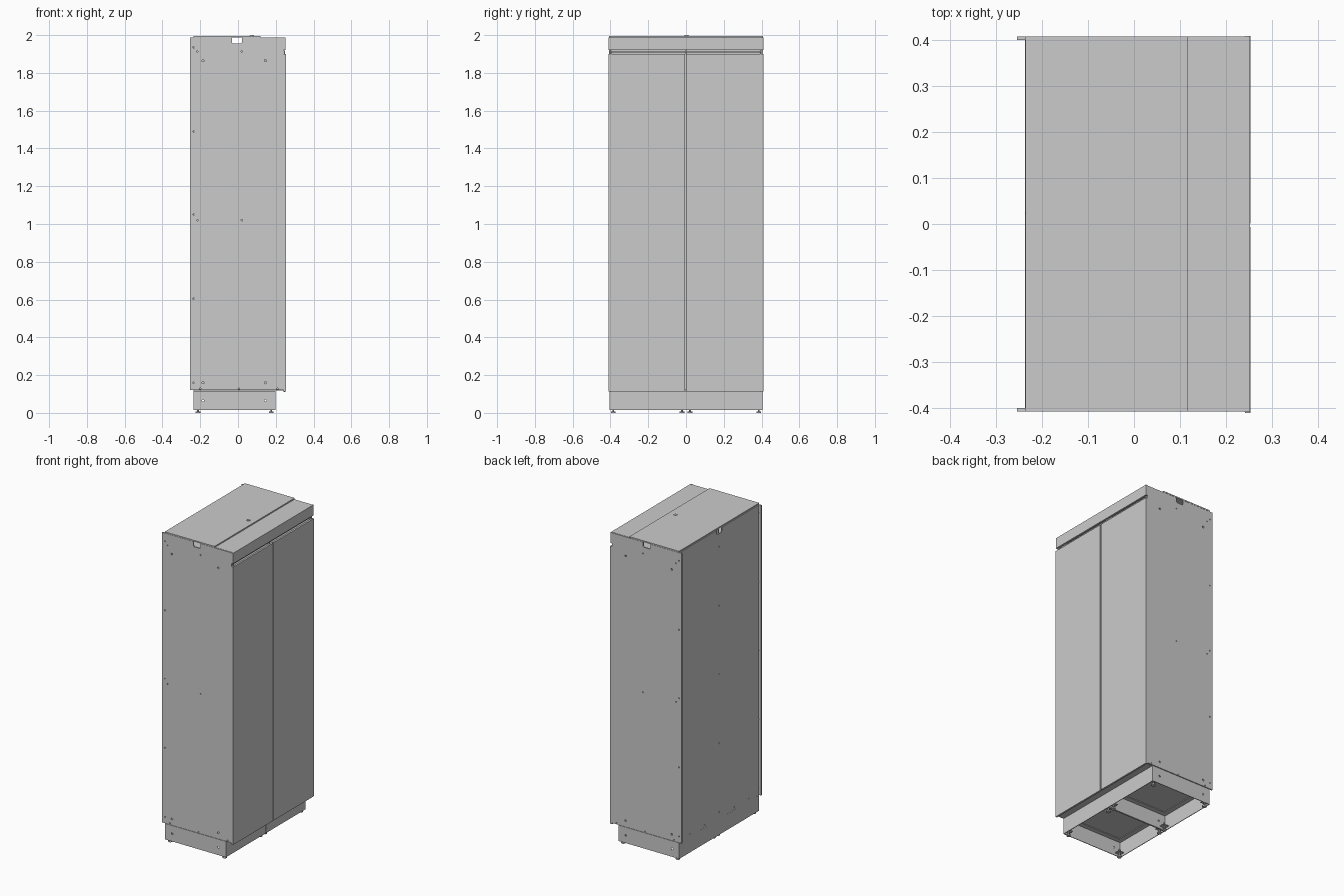
import bpy, bmesh, math
from mathutils import Matrix, Vector

if "Cube" in bpy.data.objects:
    bpy.data.objects.remove(bpy.data.objects["Cube"])


def finish(name, bm):
    bmesh.ops.recalc_face_normals(bm, faces=bm.faces)
    me = bpy.data.meshes.new(name)
    bm.to_mesh(me)
    bm.free()
    ob = bpy.data.objects.new(name, me)
    bpy.context.collection.objects.link(ob)
    return ob


def add_box(bm, x, y, z):
    m = Matrix.Translation([(a[0] + a[1]) / 2 for a in (x, y, z)])
    m = m @ Matrix.Diagonal([a[1] - a[0] for a in (x, y, z)] + [1])
    bmesh.ops.create_cube(bm, size=1, matrix=m)


def add_cyl(bm, c, r, h, axis='Z', seg=16):
    rot = {'Z': Matrix(), 'X': Matrix.Rotation(math.pi / 2, 4, 'Y'),
           'Y': Matrix.Rotation(math.pi / 2, 4, 'X')}[axis]
    bmesh.ops.create_cone(bm, cap_ends=True, segments=seg, radius1=r, radius2=r,
                          depth=h, matrix=Matrix.Translation(c) @ rot)


def boxes(name, *items):
    bm = bmesh.new()
    for it in items:
        add_box(bm, *it)
    return finish(name, bm)


def sheet(name, outline, origin, u, depth):
    """Upright sheet: (u, z) outline extruded along the depth vector."""
    bm = bmesh.new()
    f = bm.faces.new([bm.verts.new(Vector(origin) + Vector(u) * a + Vector((0, 0, b)))
                      for a, b in outline])
    ext = bmesh.ops.extrude_face_region(bm, geom=[f], use_keep_orig=True)
    vs = [v for v in ext['geom'] if isinstance(v, bmesh.types.BMVert)]
    bmesh.ops.translate(bm, verts=vs, vec=depth)
    return finish(name, bm)


def notched(a0, a1, z0, z1, n0, n1, nz, c=0.006):
    """Rectangle with a cable notch in the top edge."""
    return [(a0, z0), (a1, z0), (a1, z1), (n1, z1), (n1, nz + c), (n1 - c, nz),
            (n0 + c, nz), (n0, nz + c), (n0, z1), (a0, z1)]


def drill(ob, holes, axis, depth=0.02):
    bm = bmesh.new()
    for c, r in holes:
        add_cyl(bm, c, r, depth, axis, 12)
    cut = finish("hole_cutter", bm)
    cut.hide_render = True
    mod = ob.modifiers.new("holes", 'BOOLEAN')
    mod.operation, mod.solver, mod.object = 'DIFFERENCE', 'EXACT', cut
    bpy.context.view_layer.objects.active = ob
    bpy.ops.object.modifier_apply(modifier=mod.name)
    bpy.data.objects.remove(cut)


# side panels with cable notch and screw holes
side_holes = [(-0.235, z, 0.004) for z in (1.935, 1.49, 1.05, 0.605, 0.16)]
side_holes += [(x, z, 0.004) for z in (1.913, 1.02) for x in (-0.215, 0.02)]
side_holes += [(x, z, 0.006) for z in (1.865, 0.16) for x in (-0.185, 0.145)]
side_holes += [(x, 0.128, 0.004) for x in (-0.2, 0.005, 0.21)]
outline = notched(-0.255, 0.24, 0.12, 1.987, -0.032, 0.02, 1.955)
for s, tag in ((-1, "front"), (1, "rear")):
    p = sheet("side_panel_" + tag, outline, (0, s * 0.408, 0), (1, 0, 0), (0, -s * 0.008, 0))
    drill(p, [((x, s * 0.404, z), r) for x, z, r in side_holes], 'Y')

# centre divider, notched in line with the sides
sheet("centre_divider", notched(-0.23, 0.225, 0.125, 1.98, -0.034, 0.022, 1.953),
      (0, -0.006, 0), (1, 0, 0), (0, 0.01, 0))

# back panel
back = sheet("back_panel", notched(-0.4, 0.4, 0.12, 1.985, -0.026, 0.026, 1.955),
             (-0.237, 0, 0), (0, 1, 0), (0.005, 0, 0))
back_holes = [((-0.235, 0, z), 0.004) for z in (1.87, 1.49, 1.05, 0.605, 0.16)]
back_holes += [((-0.235, y, 0.135), 0.004) for y in (-0.3, -0.15, 0.15, 0.3)]
drill(back, back_holes, 'X')

# floor and fixed shelves
boxes("floor_panel", ((-0.237, 0.24), (-0.4, 0.4), (0.118, 0.126)))
boxes("middle_shelf", ((-0.232, 0.22), (-0.4, 0.4), (1.014, 1.026)))
boxes("upper_shelf", ((-0.232, 0.24), (-0.4, 0.4), (1.907, 1.917)))

# lid and front strip of the top
boxes("top_lid", ((-0.236, 0.118), (-0.408, 0.408), (1.988, 1.996)))
boxes("top_front_strip", ((0.118, 0.242), (-0.401, 0.401), (1.98, 1.988)))

# fascia above the doors
boxes("fascia", ((0.24, 0.252), (-0.409, 0.409), (1.92, 1.988)))

# lid lock: collar, slotted core
bm = bmesh.new()
add_cyl(bm, (0.073, 0.003, 1.997), 0.0125, 0.004, seg=32)
add_cyl(bm, (0.073, 0.003, 1.998), 0.008, 0.004, seg=32)
lock = finish("lid_lock", bm)
for f in lock.data.polygons:
    f.use_smooth = len(f.vertices) == 4
lock.data.set_sharp_from_angle(angle=math.radians(40))
boxes("lock_slot", ((0.0725, 0.0735), (-0.001, 0.007), (1.999, 2.0)))

# doors: skin with folded-in returns and hinge pins
for y0, y1, hinge, tag in ((-0.411, -0.006, -0.398, "left"), (0.001, 0.409, 0.396, "right")):
    t = 0.004
    boxes("door_" + tag,
          ((0.249, 0.2535), (y0, y1), (0.112, 1.9)),
          ((0.2415, 0.249), (y0, y0 + t), (0.112, 1.9)),
          ((0.2415, 0.249), (y1 - t, y1), (0.112, 1.9)),
          ((0.2415, 0.249), (y0 + t, y1 - t), (0.112, 0.112 + t)),
          ((0.2415, 0.249), (y0 + t, y1 - t), (1.9 - t, 1.9)))
    bm = bmesh.new()
    for z in (0.12, 1.908):
        add_cyl(bm, (0.245, hinge, z), 0.004, 0.02)
    finish("hinge_pins_" + tag, bm)

# two plinths: walls, inward top flange, foot brackets
PX0, PX1, PZ0, PZ1, W, F = -0.236, 0.198, 0.015, 0.117, 0.004, 0.035
for s, y0, y1, tag in ((-1, -0.406, -0.001, "left"), (1, 0.001, 0.406, "right")):
    zz, top = (PZ0, PZ1), (PZ1 - 0.004, PZ1)
    boxes("plinth_" + tag,
          ((PX0, PX0 + W), (y0, y1), zz), ((PX1 - W, PX1), (y0, y1), zz))
    for ye, d in ((y0, 1), (y1, -1)):
        ys = sorted((ye, ye + d * W))
        wall = boxes("plinth_side_wall_" + tag, ((PX0 + W, PX1 - W), ys, zz))
        drill(wall, [((x, ye, 0.065), 0.006) for x in (-0.185, 0.145)], 'Y')
    boxes("plinth_flange_" + tag,
          ((PX0 + W, PX0 + F), (y0 + W, y1 - W), top),
          ((PX1 - F, PX1 - W), (y0 + W, y1 - W), top),
          ((PX0 + F, PX1 - F), (y0 + W, y0 + F), top),
          ((PX0 + F, PX1 - F), (y1 - F, y1 - W), top))
    # levelling feet
    bm = bmesh.new()
    for x in (-0.212, 0.176):
        for y in (y0 + 0.021, y1 - 0.021):
            add_cyl(bm, (x, y, 0.004), 0.013, 0.008)
            add_cyl(bm, (x, y, 0.03), 0.005, 0.046)
            add_box(bm, (x - 0.02, x + 0.018), (y - 0.017, y + 0.017), (0.03, 0.034))
    feet = finish("levelling_feet_" + tag, bm)
